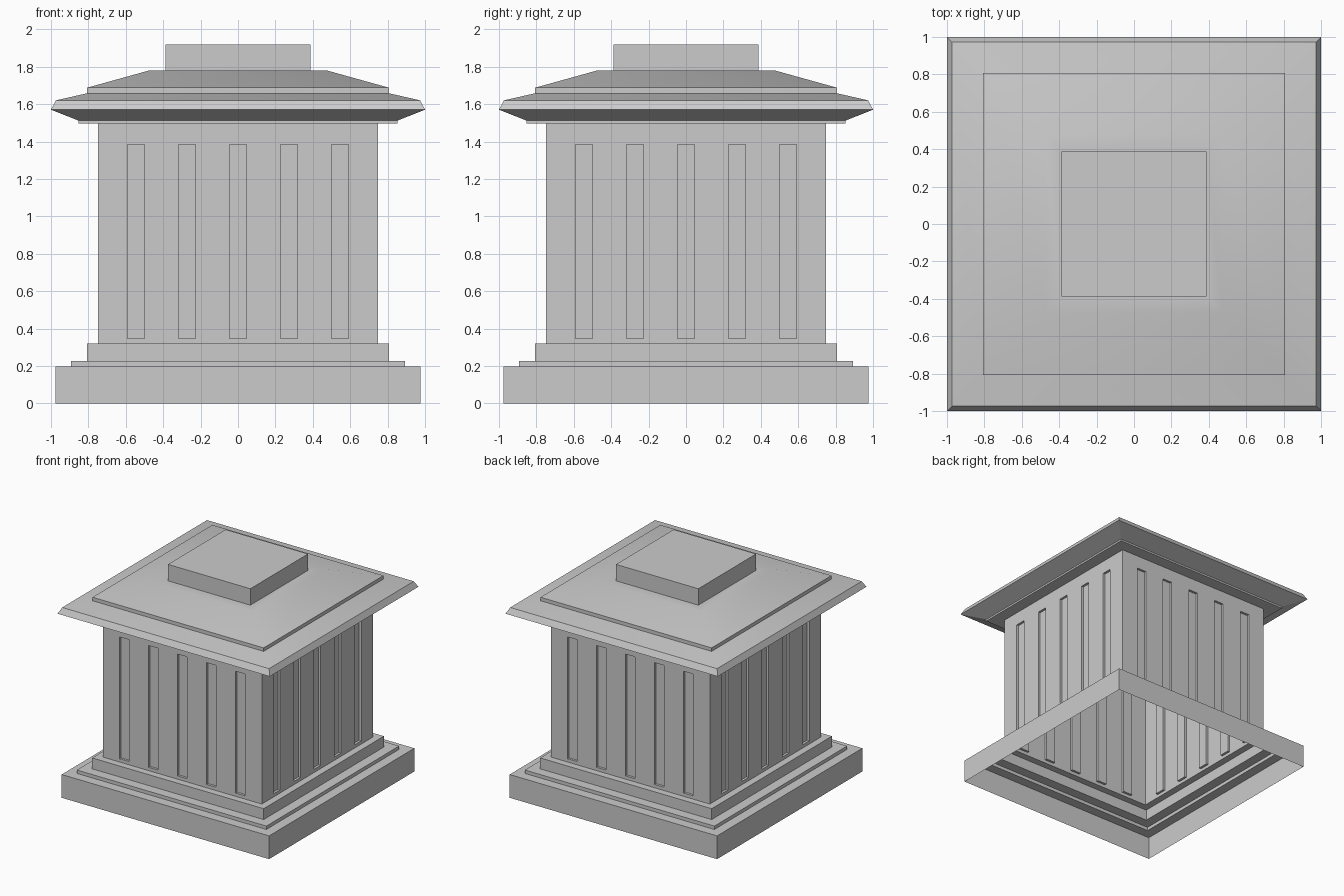
import bpy, bmesh
from math import radians
from mathutils import Matrix, Vector

cube = bpy.data.objects.get("Cube")
if cube:
    bpy.data.objects.remove(cube, do_unlink=True)

stone = bpy.data.materials.new("grey_stone")
stone.use_nodes = True
grey = (0.6, 0.6, 0.6, 1)
stone.diffuse_color = grey
stone.node_tree.nodes["Principled BSDF"].inputs["Base Color"].default_value = grey


def finish(name, bm):
    """Turn a bmesh into an object, smooth with sharp corners."""
    mesh = bpy.data.meshes.new(name)
    bm.to_mesh(mesh)
    bm.free()
    mesh.materials.append(stone)
    mesh.shade_smooth()
    mesh.set_sharp_from_angle(angle=radians(30))
    obj = bpy.data.objects.new(name, mesh)
    bpy.context.collection.objects.link(obj)
    return obj


def square_shell(name, profile, closed_top=False):
    """Sweep a (half width, height) profile around a square, open below."""
    bm = bmesh.new()
    corners = [(-1, -1), (1, -1), (1, 1), (-1, 1)]
    rings = [[bm.verts.new((x * h, y * h, z)) for x, y in corners] for h, z in profile]
    for low, high in zip(rings, rings[1:]):
        for i in range(4):
            j = (i + 1) % 4
            bm.faces.new((low[i], low[j], high[j], high[i]))
    if closed_top:
        bm.faces.new(rings[-1])
    return finish(name, bm)


BODY, BODY_LOW, BODY_TOP = 0.748, 0.32, 1.497
CAP, ROOF_TOP = 0.388, 1.78

# Stepped base
square_shell("stepped_base", [
    (0.977, 0), (0.977, 0.198), (0.893, 0.198), (0.893, 0.227),
    (0.808, 0.227), (0.808, BODY_LOW), (BODY, BODY_LOW)])

# Body: one wall grid per side, with five recessed flutes
flute_half, flute_depth, spacing = 0.045, 0.02, 0.273
xs = [-BODY]
for k in range(-2, 3):
    xs += [k * spacing - flute_half, k * spacing + flute_half]
xs.append(BODY)
zs = [BODY_LOW, 0.348, 1.385, BODY_TOP]

bm = bmesh.new()
for side in range(4):
    turn = Matrix.Rotation(radians(90 * side), 3, 'Z')
    grid = [[bm.verts.new(turn @ Vector((x, -BODY, z))) for x in xs] for z in zs]
    flutes = []
    for r in range(len(zs) - 1):
        for c in range(len(xs) - 1):
            face = bm.faces.new((grid[r][c], grid[r][c + 1],
                                 grid[r + 1][c + 1], grid[r + 1][c]))
            if r == 1 and c % 2 == 1:
                flutes.append(face)
    pushed = bmesh.ops.extrude_discrete_faces(bm, faces=flutes)["faces"]
    verts = list({v for f in pushed for v in f.verts})
    bmesh.ops.translate(bm, verts=verts, vec=turn @ Vector((0, flute_depth, 0)))
bmesh.ops.remove_doubles(bm, verts=bm.verts, dist=0.0005)
finish("fluted_body", bm)

# Cornice and sloped roof
square_shell("cornice_roof", [
    (BODY, BODY_TOP), (0.853, BODY_TOP), (0.853, 1.512), (1.0, 1.57),
    (0.974, 1.62), (0.806, 1.658), (0.806, 1.688), (0.475, ROOF_TOP),
    (CAP, ROOF_TOP)])

# Top block
square_shell("top_block", [(CAP, ROOF_TOP), (CAP, 1.92)], closed_top=True)
